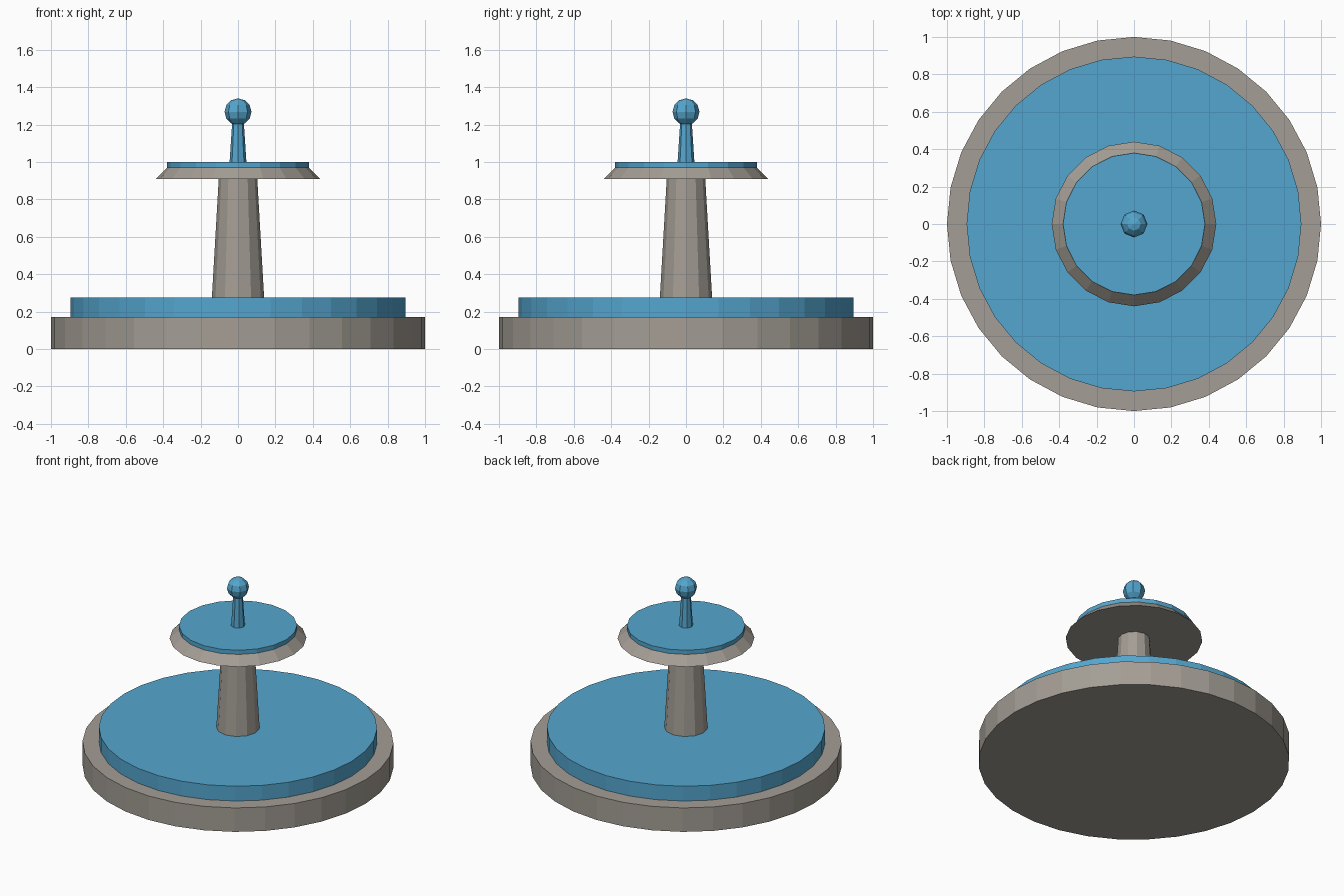
import bpy
from math import pi

if "Cube" in bpy.data.objects:
    bpy.data.objects.remove(bpy.data.objects["Cube"])


def material(name, color):
    m = bpy.data.materials.new(name)
    m.diffuse_color = color
    m.use_nodes = True
    m.node_tree.nodes["Principled BSDF"].inputs["Base Color"].default_value = m.diffuse_color
    return m


stone = material("stone", (0.37, 0.34, 0.30, 1))
water = material("water", (0.09, 0.38, 0.62, 1))


def tier(name, sides, r_bottom, r_top, z0, z1, mat):
    """Flat-shaded, capped cone section standing between z0 and z1."""
    bpy.ops.mesh.primitive_cone_add(vertices=sides, radius1=r_bottom, radius2=r_top,
                                    depth=z1 - z0, location=(0, 0, (z0 + z1) / 2))
    ob = bpy.context.object
    ob.name = name
    ob.data.materials.append(mat)
    return ob


# Lower basin and its pool
tier("lower_basin", 32, 1.0, 1.0, 0.0, 0.17, stone)
tier("lower_water", 32, 0.895, 0.895, 0.17, 0.275, water)

# Tapered column
tier("column", 12, 0.14, 0.103, 0.27, 0.91, stone)

# Upper bowl and its pool
tier("upper_bowl", 20, 0.44, 0.38, 0.91, 0.97, stone)
tier("upper_water", 20, 0.38, 0.38, 0.97, 1.0, water)

# Water jet with a droplet on top
tier("water_jet", 8, 0.045, 0.03, 1.0, 1.23, water)
bpy.ops.mesh.primitive_uv_sphere_add(segments=8, ring_count=6, radius=0.072,
                                     location=(0, 0, 1.268))
drop = bpy.context.object
drop.name = "water_drop"
drop.data.materials.append(water)
